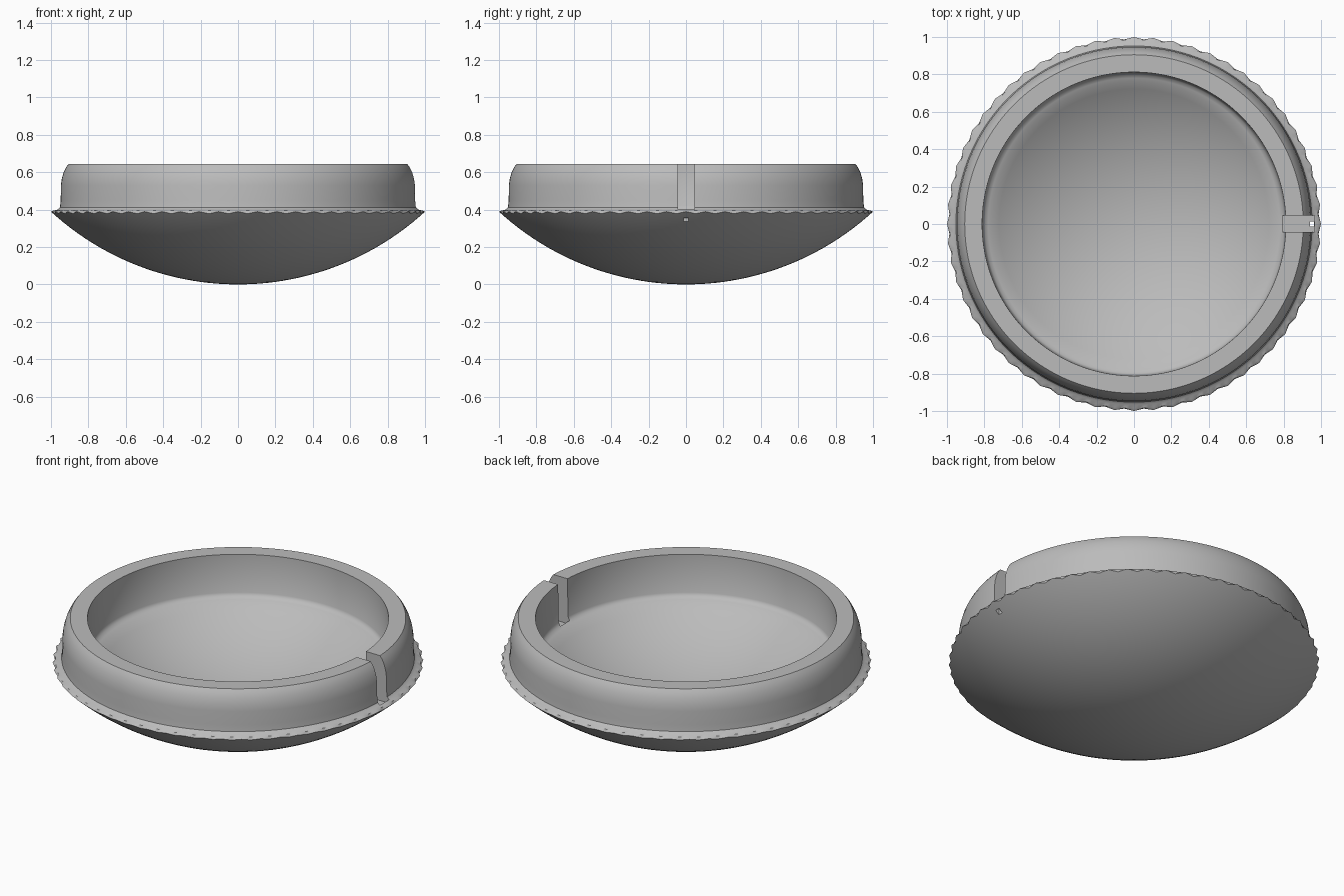
import bpy, bmesh, math

if "Cube" in bpy.data.objects:
    bpy.data.objects.remove(bpy.data.objects["Cube"], do_unlink=True)

SEGMENTS = 240
OUTER_R = 1.48      # sphere radius of the bowl's underside
INNER_R = 1.28      # sphere radius of the dished floor
FLOOR_Z = 0.135     # lowest point of the dished floor

grey = bpy.data.materials.new("plain grey")
grey.use_nodes = True
colour = (0.5, 0.5, 0.5, 1)
grey.diffuse_color = colour
grey.node_tree.nodes["Principled BSDF"].inputs["Base Color"].default_value = colour


def arc(radius, bottom, r_start, r_end, steps):
    """Points along a bowl-shaped arc whose lowest point is at bottom."""
    points = []
    for i in range(steps + 1):
        r = r_start + (r_end - r_start) * i / steps
        points.append((r, bottom + radius - math.sqrt(radius ** 2 - r ** 2)))
    return points


def lathe(name, profile):
    """Spin a profile that starts and ends on the z axis."""
    bm = bmesh.new()
    rings = []
    for r, z in profile:
        if r < 1e-6:
            rings.append([bm.verts.new((0, 0, z))] * SEGMENTS)
            continue
        ring = []
        for i in range(SEGMENTS):
            a = math.tau * i / SEGMENTS
            # the thin lip has a slightly ragged edge that follows the underside
            dent = 0.006 * (1 - math.cos(60 * a)) if r > 0.99 else 0
            ring.append(bm.verts.new(((r - dent) * math.cos(a),
                                      (r - dent) * math.sin(a), z - 0.9 * dent)))
        rings.append(ring)
    for low, high in zip(rings, rings[1:]):
        for i in range(SEGMENTS):
            j = (i + 1) % SEGMENTS
            corners = dict.fromkeys((low[i], low[j], high[j], high[i]))
            bm.faces.new(list(corners))
    bmesh.ops.recalc_face_normals(bm, faces=bm.faces)
    mesh = bpy.data.meshes.new(name)
    bm.to_mesh(mesh)
    bm.free()
    obj = bpy.data.objects.new(name, mesh)
    bpy.context.collection.objects.link(obj)
    mesh.materials.append(grey)
    return obj


def cut_box(target, name, low, high):
    """Subtract an axis-aligned box from the target."""
    bpy.ops.mesh.primitive_cube_add(
        size=1, location=[(a + b) / 2 for a, b in zip(low, high)])
    box = bpy.context.object
    box.name = name
    box.scale = [b - a for a, b in zip(low, high)]
    box.data.materials.append(grey)
    box.hide_render = True
    mod = target.modifiers.new(name, 'BOOLEAN')
    mod.operation = 'DIFFERENCE'
    mod.solver = 'EXACT'
    mod.object = box
    bpy.context.view_layer.objects.active = target
    bpy.ops.object.modifier_apply(modifier=name)
    bpy.data.objects.remove(box, do_unlink=True)


# Underside, lip, raised wall with rounded shoulder, inner ledge, dished floor
underside = arc(OUTER_R, 0, 0, 0.975, 24) + [(1.0, 0.389)]
wall = [(0.985, 0.395), (0.965, 0.4), (0.952, 0.412), (0.948, 0.45),
        (0.947, 0.53), (0.942, 0.565), (0.932, 0.6), (0.918, 0.628),
        (0.905, 0.645), (0.812, 0.645), (0.808, 0.42), (0.798, 0.402),
        (0.78, 0.393)]
floor = arc(INNER_R, FLOOR_Z, 0.76, 0, 20)
bowl = lathe("bowl_with_raised_wall", underside + wall + floor)

# Slot through the wall, with a small drain hole near the lip
cut_box(bowl, "wall_slot", (0.795, -0.043, 0.378), (0.965, 0.045, 0.8))
cut_box(bowl, "drain_hole", (0.94, -0.014, 0.2), (0.962, 0.014, 0.5))

bpy.ops.object.select_all(action='DESELECT')
bowl.select_set(True)
bpy.context.view_layer.objects.active = bowl
bpy.ops.object.shade_smooth_by_angle(angle=math.radians(35))
